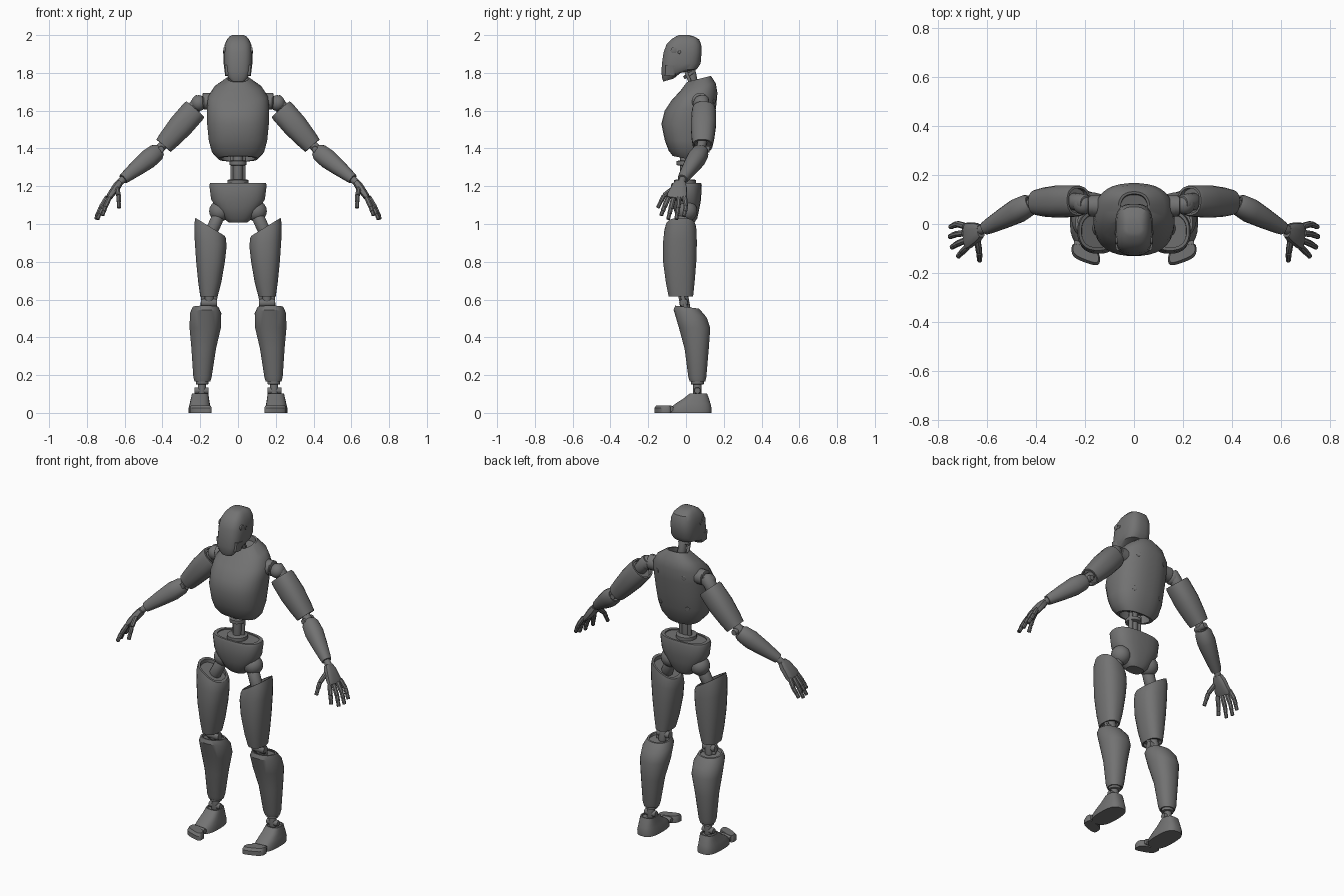
import bpy, bmesh, math
from mathutils import Vector as V

# Dark grey finish
dark = bpy.data.materials.new("dark_grey")
dark.diffuse_color = (.17, .17, .17, 1)


def ring(c, u, v, p=2.5, n=24):
    """Superellipse ring around c with half-axes u and v."""
    pts = []
    for i in range(n):
        a = 2 * math.pi * (i + .5) / n
        ca, sa = math.cos(a), math.sin(a)
        pts.append(V(c) + V(u) * math.copysign(abs(ca) ** (2 / p), ca)
                   + V(v) * math.copysign(abs(sa) ** (2 / p), sa))
    return pts


def slab(x0, x1, y0, y1, z, dx=0, dy=0, p=2.4, n=24):
    """Level ring from its extents; dx and dy tilt it."""
    return ring(((x0 + x1) / 2, (y0 + y1) / 2, z), ((x1 - x0) / 2, 0, dx),
                (0, (y1 - y0) / 2, dy), p, n)


def mean(r):
    return sum(r, V()) / len(r)


def recess(a, b, depth):
    """Rim and sunken floor rings for a hollow end."""
    c, d = mean(a), (mean(b) - mean(a)).normalized() * depth
    rim = [c + (q - c) * .85 for q in a]
    return [[q + d for q in rim], rim]


def loft(name, rings, s=1, start=0, end=0, angle=32):
    """Skin rings into a closed part; s = -1 mirrors it across x."""
    if end:
        rings = rings + recess(rings[-1], rings[-2], end)[::-1]
    if start:
        rings = recess(rings[0], rings[1], start) + rings
    bm = bmesh.new()
    vs = [[bm.verts.new((q.x * s, q.y, q.z)) for q in r] for r in rings]
    n = len(vs[0])
    for a, b in zip(vs, vs[1:]):
        for i in range(n):
            j = (i + 1) % n
            bm.faces.new((a[i], a[j], b[j], b[i]))
    bm.faces.new(vs[0])
    bm.faces.new(vs[-1])
    bmesh.ops.recalc_face_normals(bm, faces=bm.faces)
    me = bpy.data.meshes.new(name)
    bm.to_mesh(me)
    bm.free()
    me.shade_smooth()
    me.set_sharp_from_angle(angle=math.radians(angle))
    me.materials.append(dark)
    ob = bpy.data.objects.new(name, me)
    bpy.context.collection.objects.link(ob)
    return ob


def tube(name, a, b, prof, s=1, p=2, n=16, **kw):
    """Loft along a-b; prof holds (fraction, half thickness, half y width)."""
    a, b = V(a), V(b)
    d = (b - a).normalized()
    ref = V((0, 1, 0)) if abs(d.y) < .9 else V((0, 0, 1))
    v = (ref - d * ref.dot(d)).normalized()
    u = v.cross(d)
    return loft(name, [ring(a.lerp(b, t), u * w, v * h, p, n) for t, w, h in prof], s, **kw)


def rod(name, a, b, r, s=1, n=14):
    return tube(name, a, b, [(0, r * .85, r * .85), (.1, r, r), (.9, r, r), (1, r * .85, r * .85)], s, n=n)


def ball(name, c, r, s=1):
    c = V(c)
    return loft(name, [slab(c.x - q, c.x + q, c.y - q, c.y + q, c.z - r * math.cos(a), p=2, n=16)
                       for a in [.1 + k * (math.pi - .2) / 8 for k in range(9)]
                       for q in [r * math.sin(a)]], s)


# Head, ear details and jaw
loft("head", [slab(-w, w, f, b, z, dy=t, p=3) for z, w, f, b, t in [
    (1.762, .038, -.120, -.065, .008), (1.787, .058, -.128, -.03, .012),
    (1.815, .071, -.130, .058, .005), (1.85, .077, -.128, .078, 0),
    (1.91, .077, -.119, .083, 0), (1.95, .071, -.104, .081, 0),
    (1.978, .058, -.078, .07, 0), (1.994, .044, -.052, .04, 0), (2.0, .03, -.038, .015, 0)]])
for s, side in ((1, "left"), (-1, "right")):
    rod(side + "_ear_disc", (.066, -.065, 1.92), (.077, -.065, 1.92), .016, s)
    rod(side + "_ear_pin", (.066, -.035, 1.91), (.079, -.035, 1.91), .009, s)
    tube(side + "_cheek_plate", (.05, -.08, 1.84), (.05, -.085, 1.785),
         [(0, .025, .03), (1, .018, .028)], s, p=4)
    rod(side + "_neck_strut", (.025, -.005, 1.82), (.03, .03, 1.73), .009, s)

# Neck
rod("neck", (0, .02, 1.84), (0, .045, 1.72), .024)
rod("neck_collar", (0, .012, 1.80), (0, .022, 1.785), .034)

# Chest shell, hollow at neck and waist
chest = loft("chest", [slab(-w, w, f, b, z, dy=t, p=2.4, n=32) for z, w, f, b, t in [
    (1.345, .105, -.07, .08, -.015), (1.38, .138, -.092, .105, -.008),
    (1.44, .155, -.112, .127, 0), (1.53, .164, -.131, .145, 0),
    (1.61, .166, -.113, .16, .01), (1.675, .159, -.075, .167, .018),
    (1.725, .125, -.03, .158, .02), (1.768, .064, .005, .132, .016)]],
    start=.05, end=.03)
bpy.context.view_layer.update()
for i, (x, z) in enumerate([(-.09, 1.65), (.09, 1.65), (-.09, 1.45), (.09, 1.45)]):
    hit, p, nrm, f = chest.ray_cast(V((x, 1, z)), V((0, -1, 0)))
    if hit:
        rod("back_screw_%d" % i, p - nrm * .01, p + nrm * .003, .013)

# Waist column
rod("waist_column", (0, -.005, 1.20), (0, -.005, 1.39), .026)
rod("waist_base", (0, -.005, 1.205), (0, -.005, 1.235), .058)
rod("waist_top", (0, -.005, 1.31), (0, -.005, 1.335), .045)
for s, side in ((1, "left"), (-1, "right")):
    rod(side + "_waist_piston", (.028, .005, 1.22), (.03, .01, 1.36), .012, s)

# Pelvis
loft("pelvis", [slab(-w, w, f, b, z, p=2.6) for z, w, f, b in [
    (1.008, .05, -.03, .045), (1.03, .075, -.05, .06), (1.085, .115, -.068, .072),
    (1.13, .143, -.076, .08), (1.205, .153, -.08, .084), (1.218, .148, -.075, .08)]], end=.006)

for s, side in ((1, "left"), (-1, "right")):
    L = side + "_"
    # Shoulder
    rod(L + "shoulder_shaft", (.13, .075, 1.65), (.185, .075, 1.65), .044, s, 20)
    rod(L + "shoulder_ring", (.165, .075, 1.655), (.188, .075, 1.655), .04, s, 20)
    ball(L + "shoulder_ball", (.208, .08, 1.64), .042, s)
    rod(L + "shoulder_link", (.195, .085, 1.665), (.25, .092, 1.59), .036, s)
    # Upper arm, elbow and forearm
    tube(L + "upper_arm", (.226, .095, 1.608), (.394, .088, 1.415),
         [(0, .063, .06), (.06, .067, .064), (.45, .067, .067), (.8, .058, .06), (1, .051, .052)],
         s, 2.4, 20, start=.02, end=.02)
    rod(L + "elbow_link", (.375, .088, 1.44), (.45, .07, 1.365), .025, s)
    rod(L + "elbow_pin", (.408, .045, 1.395), (.408, .125, 1.395), .018, s)
    tube(L + "forearm", (.418, .085, 1.39), (.608, -.018, 1.238),
         [(0, .036, .034), (.08, .047, .045), (.3, .052, .05), (.6, .043, .042), (.92, .031, .031), (1, .027, .027)],
         s, 2.2, 18, start=.015)
    rod(L + "wrist", (.6, -.012, 1.245), (.64, -.032, 1.205), .019, s)
    # Hand
    tube(L + "palm", (.625, -.028, 1.222), (.69, -.052, 1.132),
         [(0, .018, .026), (.25, .022, .04), (.8, .018, .054), (1, .012, .052)], s, 3, 14)
    fingers = [((.692, -.008, 1.145), (.722, .0, 1.095), (.75, -.012, 1.04)),
               ((.695, -.037, 1.14), (.728, -.042, 1.085), (.752, -.052, 1.025)),
               ((.69, -.067, 1.135), (.722, -.081, 1.08), (.744, -.095, 1.025)),
               ((.68, -.093, 1.14), (.703, -.115, 1.09), (.718, -.132, 1.045)),
               ((.64, -.065, 1.19), (.632, -.117, 1.15), (.63, -.15, 1.085))]
    for i, (a, b, c) in enumerate(fingers):
        nm = L + ("thumb" if i == 4 else "finger_%d" % (i + 1))
        m = V(b).lerp(V(c), .5)
        rod(nm + "_base", a, b, .0135, s, 8)
        rod(nm + "_middle", b, m, .0125, s, 8)
        rod(nm + "_tip", m, c, .011, s, 8)
    # Hip
    ball(L + "hip_ball", (.098, .005, 1.068), .056, s)
    rod(L + "hip_link", (.1, -.005, 1.05), (.145, -.02, .95), .034, s)
    # Thigh with slanted open top
    loft(L + "thigh", [slab(*r) for r in [
        (.108, .2, -.092, .038, .615), (.088, .211, -.107, .046, .69),
        (.069, .222, -.122, .055, .80), (.06, .23, -.122, .058, .9, .02),
        (.063, .232, -.115, .056, .962, .04), (.07, .226, -.108, .052, .985, .048)]],
        s, start=.02, end=.02)
    # Knee
    rod(L + "knee_link", (.15, -.02, .65), (.157, 0, .54), .026, s)
    rod(L + "knee_pin", (.112, -.012, .583), (.195, -.012, .583), .024, s)
    for x in (.12, .183):
        rod(L + "knee_strut_%d" % (x * 1000), (x, -.025, .64), (x + .004, 0, .55), .012, s)
    # Shin
    loft(L + "shin", [slab(*r, p=2.2) for r in [
        (.147, .230, .020, .102, .165), (.139, .237, .012, .108, .19),
        (.116, .247, -.008, .121, .34), (.09, .257, -.038, .129, .45),
        (.088, .255, -.066, .110, .525, 0, -.02), (.103, .24, -.058, .07, .56, 0, -.008)]],
        s, start=.015, end=.015)
    # Ankle
    rod(L + "ankle_link", (.193, .06, .08), (.19, .06, .19), .022, s)
    rod(L + "ankle_collar", (.19, .06, .15), (.19, .06, .17), .034, s)
    rod(L + "ankle_pin", (.157, .06, .118), (.23, .06, .118), .018, s)
    # Foot and toe cap
    loft(L + "foot", [slab(*r, p=2.8) for r in [
        (.142, .262, -.088, .135, 0), (.143, .262, -.085, .136, .025),
        (.149, .256, -.055, .130, .05), (.153, .25, -.015, .122, .075), (.157, .244, .02, .112, .103)]],
        s, end=.01)
    loft(L + "toe", [ring((.197, y, z), (w, .02, 0), (0, d, 0), 3.2) for z, y, w, d in [
        (0, -.124, .058, .034), (.025, -.124, .058, .034), (.04, -.12, .052, .026)]], s)
    rod(L + "toe_hinge", (.16, -.09, .022), (.245, -.08, .022), .017, s)
